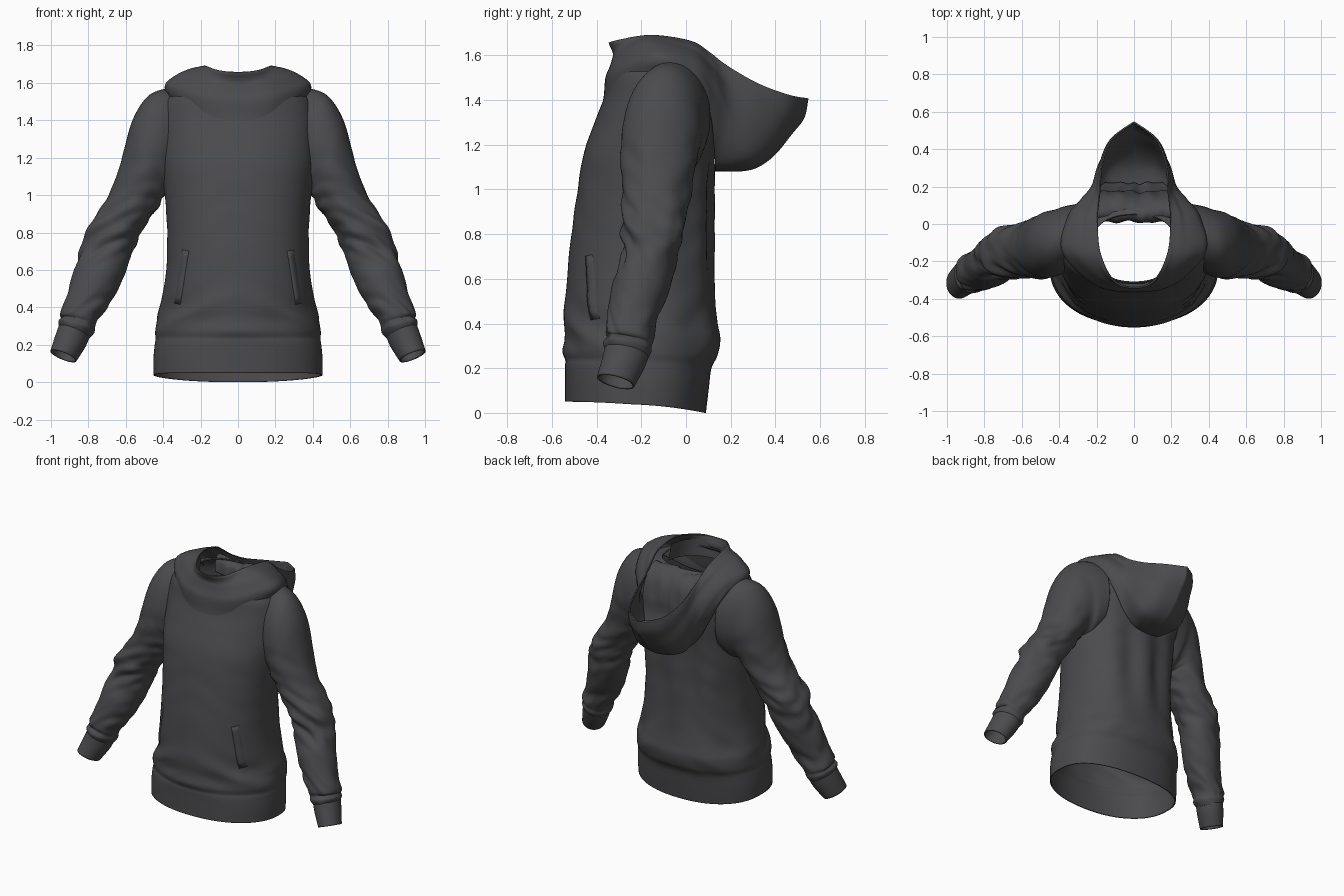
import bpy, math
from mathutils import Vector, noise

if "Cube" in bpy.data.objects:
    bpy.data.objects.remove(bpy.data.objects["Cube"])

mat = bpy.data.materials.new("charcoal_fabric")
mat.diffuse_color = (0.07, 0.07, 0.075, 1)
mat.use_nodes = True
mat.node_tree.nodes["Principled BSDF"].inputs["Base Color"].default_value = mat.diffuse_color


def spline(rows, t):
    """Catmull-Rom through equal-length tuples, t in 0..1."""
    n = len(rows) - 1
    i = min(int(t * n), n - 1)
    f = t * n - i
    p0, p1, p2, p3 = (rows[max(0, min(n, i + k))] for k in (-1, 0, 1, 2))
    return [b + 0.5 * f * (c - a + f * (2 * a - 5 * b + 4 * c - d + f * (3 * (b - c) + d - a)))
            for a, b, c, d in zip(p0, p1, p2, p3)]


def fold(x, y, z):
    return noise.noise(Vector((x, y, z)))


def grid_object(name, grid, closed, thickness=0.008):
    """Skin rows of points into a smooth cloth surface."""
    m = len(grid[0])
    faces = []
    for r in range(len(grid) - 1):
        for c in range(m if closed else m - 1):
            d = (c + 1) % m
            faces.append((r * m + c, r * m + d, (r + 1) * m + d, (r + 1) * m + c))
    me = bpy.data.meshes.new(name)
    me.from_pydata([p for row in grid for p in row], [], faces)
    me.materials.append(mat)
    ob = bpy.data.objects.new(name, me)
    bpy.context.collection.objects.link(ob)
    me.shade_smooth()
    if thickness:
        mod = ob.modifiers.new("cloth", 'SOLIDIFY')
        mod.thickness = thickness
        mod.offset = 0
    return ob


def mirror_x(ob):
    m = ob.modifiers.new("mirror", 'MIRROR')
    m.use_mirror_merge = False


def bump(v, mid, width):
    return math.exp(-((v - mid) / width) ** 2)


# Torso: z, half width, front y, back y
TORSO = [(0.0, .448, -.537, .085), (.1, .448, -.537, .097), (.18, .440, -.537, .108),
         (.215, .434, -.535, .118), (.26, .434, -.546, .138), (.33, .424, -.54, .146),
         (.42, .40, -.537, .13), (.6, .38, -.528, .123), (.8, .375, -.51, .122),
         (1.0, .388, -.48, .122), (1.15, .40, -.457, .125), (1.3, .405, -.405, .138),
         (1.42, .405, -.36, .138), (1.51, .38, -.34, .12), (1.57, .30, -.325, .08),
         (1.59, .225, -.31, .05)]


def torso_point(t, a):
    z, w, yf, yb = spline(TORSO, t)
    ca, sa = math.cos(a), math.sin(a)
    e = 2 / 2.2
    cy = (yf + yb) / 2
    x = w * math.copysign(abs(ca) ** e, ca)
    back = .78 - .12 * bump(z, 1.4, .2)
    y = cy + (yb - cy) * math.copysign(abs(sa) ** (e if sa < 0 else back), sa)
    # sagging folds above the waistband, softer ones over the chest
    amp = .02 * bump(z, .36, .13) + .005 * bump(z, .95, .4)
    side = math.sqrt(ca * ca + .01)
    k = amp * fold(side * 1.6 + 5, sa * 1.6, z * 9 + 2 * side)
    if sa > 0:
        k += .014 * sa * math.cos(x * 26) * bump(z, .85, .3) - .012 * sa * bump(z, .85, .3)
    x += k * ca
    y += k * sa
    # the hem hangs lower at the back
    z += .05 * (1 - (.5 + .5 * sa) ** 2) * max(0, 1 - z / .4)
    return Vector((x, y, z))


N = 112
grid_object("torso", [[torso_point(r / 130, 2 * math.pi * c / N) for c in range(N)]
                      for r in range(131)], True)

# Sleeves down to the gathered wrist: outer x,z, inner x,z, front y, back y
SLEEVE = [(.31, 1.565, .29, 1.08, -.20, .105), (.40, 1.562, .34, 1.03, -.25, .09),
          (.485, 1.52, .36, 1.02, -.275, .07), (.56, 1.40, .38, 1.02, -.285, .058),
          (.615, 1.21, .40, .99, -.285, .038), (.68, 1.01, .455, .90, -.28, .008),
          (.785, .865, .54, .765, -.28, -.012), (.828, .74, .575, .66, -.282, -.038),
          (.868, .61, .63, .53, -.322, -.08), (.912, .46, .69, .41, -.345, -.127),
          (.95, .37, .75, .335, -.36, -.15), (.945, .345, .77, .295, -.35, -.16),
          (.96, .325, .775, .265, -.364, -.16), (.952, .295, .80, .235, -.357, -.175)]
CUFF = [(.954, .30, .798, .24, -.36, -.172), (.972, .25, .82, .19, -.372, -.192),
        (1.0, .165, .868, .115, -.395, -.235)]


def tube(name, rows, steps, amp):
    grid = []
    for r in range(steps + 1):
        t = r / steps
        xo, zo, xi, zi, yf, yb = spline(rows, t)
        c = Vector(((xo + xi) / 2, (yf + yb) / 2, (zo + zi) / 2))
        u = Vector(((xo - xi) / 2, 0, (zo - zi) / 2))
        v = Vector((0, (yb - yf) / 2, -.02 * min(1, max(0, 1.3 - c.z))))
        ring = []
        for k in range(56):
            a = 2 * math.pi * k / 56
            d = u * math.cos(a) + v * math.sin(a)
            p = c + d
            w = amp * (bump(p.z, .78, .16) + .4 * bump(p.z, 1.1, .2) + .7 * bump(p.z, .37, .12))
            w *= fold(math.cos(a) * 1.5, math.sin(a) * 1.5, c.z * 14 + 2 * math.sin(a + 1))
            ring.append(p + d.normalized() * w * math.sin(math.pi * t) ** .5 if 0 < t < 1 else p)
        grid.append(ring)
    mirror_x(grid_object(name, grid, True))


tube("sleeves", SLEEVE, 150, .026)
tube("cuffs", CUFF, 12, 0)

# Hood: stations from the front centre round to the tip, each rim -> body
HOOD = [
    [(0, -.342, 1.658), (0, -.326, 1.60), (0, -.350, 1.515), (0, -.374, 1.37)],
    [(.11, -.30, 1.668), (.14, -.298, 1.62), (.20, -.318, 1.54), (.20, -.325, 1.40)],
    [(.18, -.15, 1.688), (.25, -.16, 1.67), (.375, -.15, 1.605), (.365, -.15, 1.53)],
    [(.195, .02, 1.662), (.255, .02, 1.635), (.350, .03, 1.565), (.33, .06, 1.47)],
    [(.19, .10, 1.615), (.23, .11, 1.57), (.288, .13, 1.46), (.265, .11, 1.33)],
    [(.182, .18, 1.555), (.206, .185, 1.49), (.235, .19, 1.34), (.20, .125, 1.20)],
    [(.170, .32, 1.475), (.187, .32, 1.37), (.183, .265, 1.17), (.12, .13, 1.11)],
    [(.118, .455, 1.425), (.125, .43, 1.30), (.11, .31, 1.12), (.05, .13, 1.09)],
    [(0, .545, 1.408), (0, .50, 1.285), (0, .325, 1.105), (0, .13, 1.085)]]
# a mirrored station in front keeps the collar smooth across the centre
HOOD.insert(0, [(-x, y, z) for x, y, z in HOOD[1]])
flat = [[v for p in s for v in p] for s in HOOD]
half = []
for r in range(73):
    q = r / 72
    s = spline(flat, (1 + q * 8) / 9)
    pts = [tuple(s[i:i + 3]) for i in (0, 3, 6, 9)]
    col = []
    for k in range(33):
        p = Vector(spline(pts, k / 32))
        w = .016 * math.sin(math.pi * k / 32) * fold(k / 32 * 5, min(q, q * q * 4) * 2.5, 3.1)
        col.append(p + Vector((p.x, p.y + .05, .1)).normalized() * w)
    half.append(col)
other = [[Vector((-p.x, p.y, p.z)) for p in col] for col in half[1:-1]]
grid_object("hood", half + other[::-1], False)
hood = bpy.data.objects["hood"]
# close the loop at the front centre
bpy.data.objects.remove(hood)
loop = half + other[::-1]
grid_object("hood", [list(row) for row in zip(*loop)], True)

# Back of the neck: cloth rolling over from the neck hole into the hood
NECK = [(.188, .015, 1.48), (.192, .03, 1.56), (.20, .08, 1.575), (.205, .14, 1.51),
        (.213, .17, 1.40), (.20, .18, 1.28), (.155, .22, 1.14)]
grid = []
for r in range(41):
    w, y, z = spline(NECK, r / 40)
    grid.append([Vector((w * s, y + .025 * (1 - s * s) * fold(s * 3, r / 14, 8), z + .015 * s * s
                         + .03 * (1 - s * s) * fold(s * 3 + r / 20, r / 16, 2)))
                 for s in [k / 20 - 1 for k in range(41)]])
grid_object("hood_neck_roll", grid, False)

# Inner collar lining between the rim and the neck opening
rows = []
for k in range(9):
    f = k / 8
    row = []
    for c in range(49):
        a = math.radians(-180 + 180 * c / 48)
        row.append(Vector((math.cos(a) * (.20 + .02 * f),
                           -.12 + math.sin(a) * (.21 - .015 * f), 1.64 - .12 * f)))
    rows.append(row)
grid_object("collar_lining", rows, False, 0)


# Slanted pocket welts laid on the torso front
def front_point(x, z, lift):
    best = min((torso_point(i / 130, -math.pi / 2 + j * .02)
                for i in range(20, 75) for j in range(20, 70)),
               key=lambda p: (p.x - x) ** 2 + (p.z - z) ** 2)
    return Vector((x, best.y - lift, z))


welt = []
for k in range(9):
    f = k / 8
    x, z = .262 + .045 * f, .70 - .285 * f
    welt.append([front_point(x + dx, z + dx * .25, lift)
                 for dx, lift in ((0, -.01), (.002, .006), (.018, .008), (.033, .006), (.035, -.012))])
mirror_x(grid_object("pocket_welts", welt, False, 0.004))
